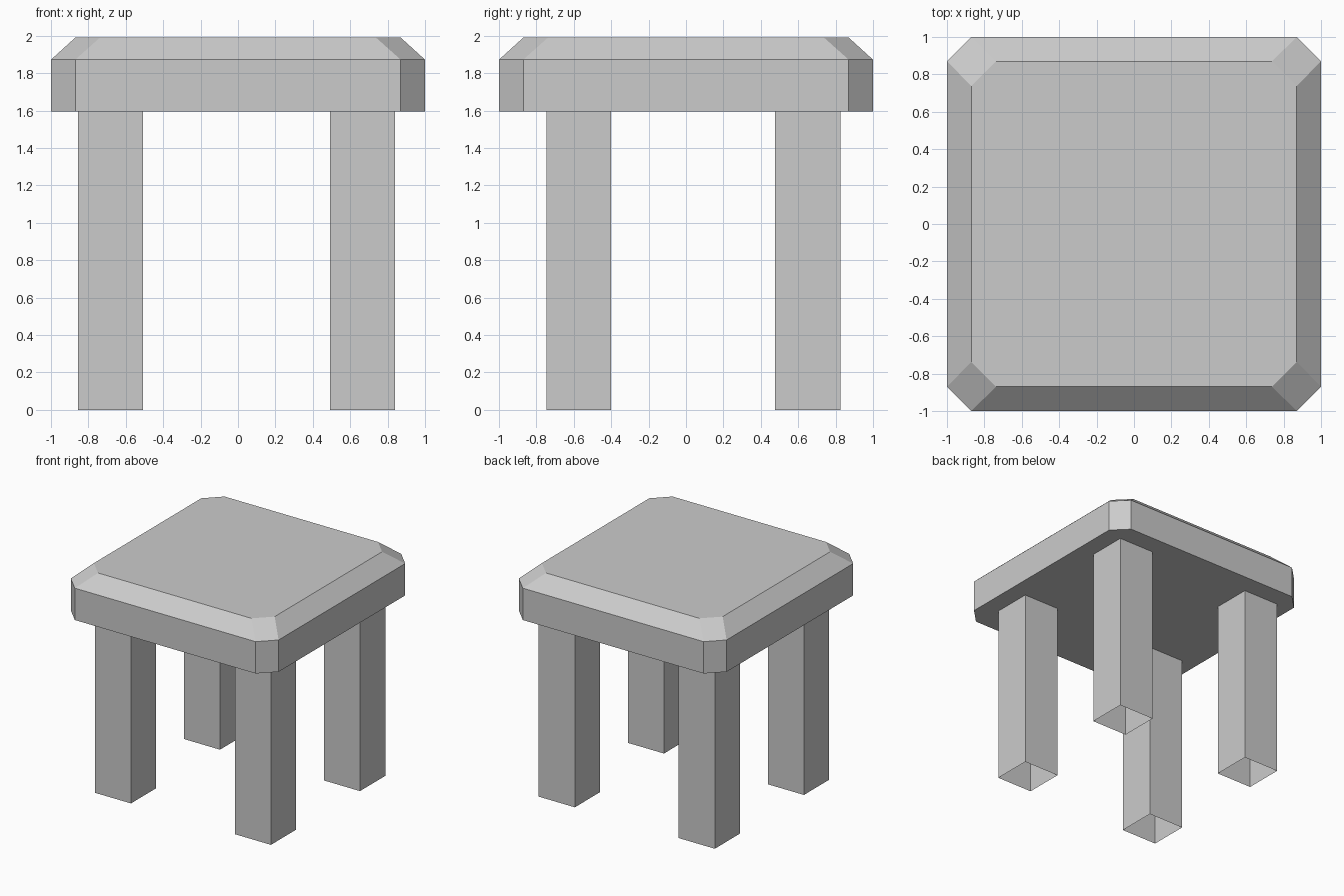
import bpy, bmesh

if "Cube" in bpy.data.objects:
    bpy.data.objects.remove(bpy.data.objects["Cube"])

SEAT_Z, RIM_Z, TOP_Z = 1.595, 1.872, 1.99


def make_object(name, bm):
    bmesh.ops.recalc_face_normals(bm, faces=bm.faces[:])
    mesh = bpy.data.meshes.new(name)
    bm.to_mesh(mesh)
    bm.free()
    obj = bpy.data.objects.new(name, mesh)
    bpy.context.collection.objects.link(obj)
    return obj


def ring(bm, outline, z):
    return [bm.verts.new((x, y, z)) for x, y in outline]


def bridge(bm, low, high):
    n = len(low)
    return [bm.faces.new((low[i], low[(i + 1) % n], high[(i + 1) % n], high[i]))
            for i in range(n)]


def octagon(half, flat):
    # square of half-width `half` with its corners cut back to `flat`
    return [(flat, -half), (half, -flat), (half, flat), (flat, half),
            (-flat, half), (-half, flat), (-half, -flat), (-flat, -half)]


# Seat: clipped-corner slab with a sloped upper rim
bm = bmesh.new()
rings = [ring(bm, octagon(1.0, 0.87), SEAT_Z),
         ring(bm, octagon(1.0, 0.87), RIM_Z),
         ring(bm, octagon(0.87, 0.738), TOP_Z)]
for low, high in zip(rings, rings[1:]):
    bridge(bm, low, high)
bm.faces.new(rings[0][::-1])
bm.faces.new(rings[-1])
make_object("seat", bm)

# Legs: square tubes, open at the foot, closed off by the seat underside
SPANS_X = {"left": (-0.855, -0.507), "right": (0.492, 0.84)}
SPANS_Y = {"front": (-0.747, -0.4), "back": (0.477, 0.825)}
for side, (x0, x1) in SPANS_X.items():
    for end, (y0, y1) in SPANS_Y.items():
        outline = [(x0, y0), (x1, y0), (x1, y1), (x0, y1)]
        bm = bmesh.new()
        walls = bridge(bm, ring(bm, outline, 0), ring(bm, outline, SEAT_Z))
        leg = make_object(f"{end}_{side}_leg", bm)
